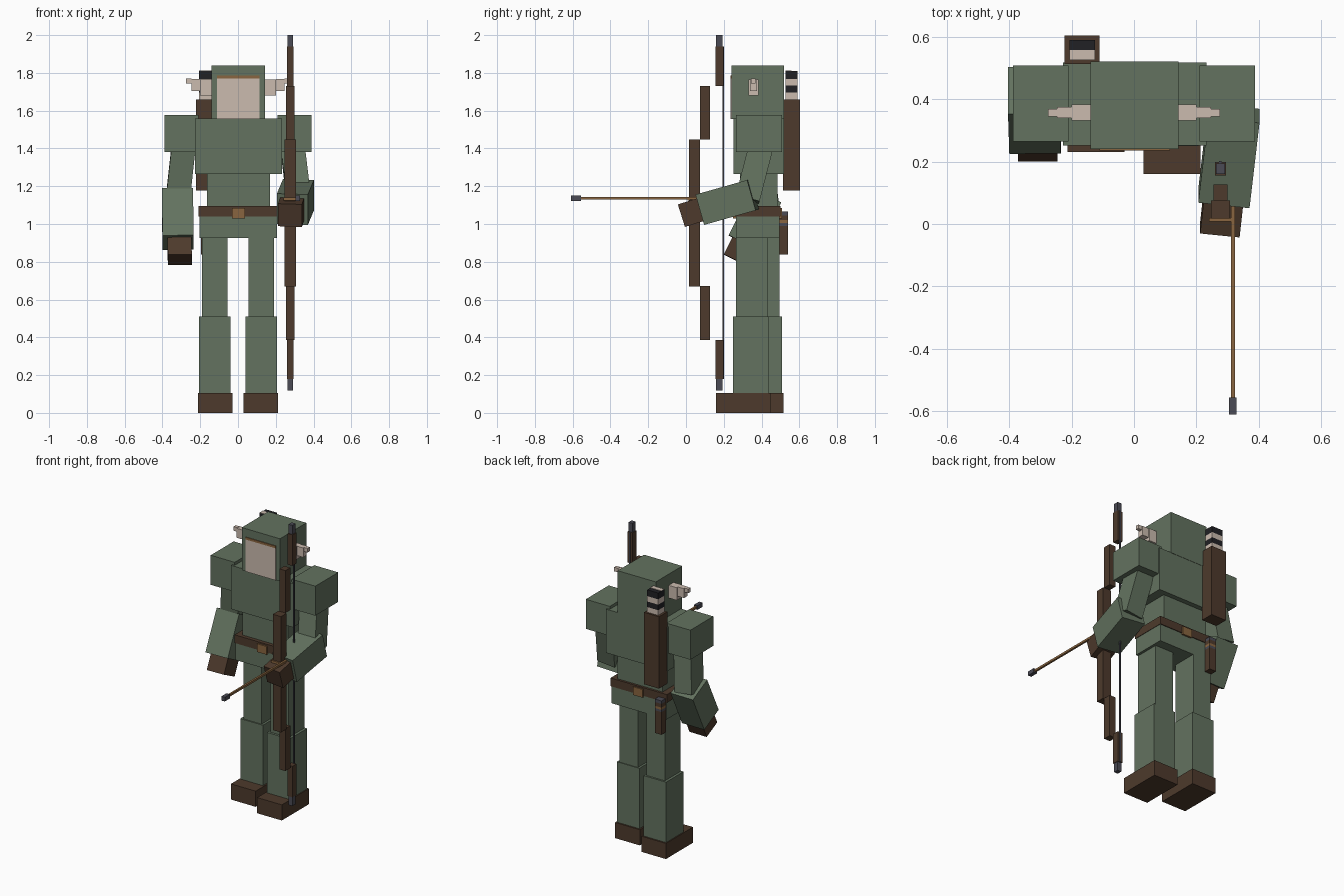
import bpy
from mathutils import Vector, Matrix

if "Cube" in bpy.data.objects:
    bpy.data.objects.remove(bpy.data.objects["Cube"])


def material(name, rgb):
    m = bpy.data.materials.new(name)
    m.diffuse_color = (*rgb, 1)
    m.use_nodes = True
    m.node_tree.nodes["Principled BSDF"].inputs["Base Color"].default_value = m.diffuse_color
    return m


GREEN = material("green_cloth", (0.125, 0.17, 0.115))
BROWN = material("dark_leather", (0.075, 0.042, 0.025))
SKIN = material("pale_skin", (0.60, 0.50, 0.43))
WOOD = material("tan_wood", (0.25, 0.13, 0.05))
STEEL = material("grey_steel", (0.07, 0.07, 0.09))
BLACK = material("black_feather", (0.015, 0.015, 0.018))

FACES = [(0, 1, 3, 2), (4, 6, 7, 5), (0, 4, 5, 1), (2, 3, 7, 6), (0, 2, 6, 4), (1, 5, 7, 3)]


def make(name, size, matrix, mat):
    """Cuboid of the given size placed by a matrix."""
    pts = [matrix @ Vector((sx * size[0] / 2, sy * size[1] / 2, sz * size[2] / 2))
           for sx in (-1, 1) for sy in (-1, 1) for sz in (-1, 1)]
    me = bpy.data.meshes.new(name)
    me.from_pydata(pts, [], FACES)
    me.materials.append(mat)
    ob = bpy.data.objects.new(name, me)
    bpy.context.collection.objects.link(ob)
    return ob


def box(name, x, y, z, mat):
    """Upright cuboid from its x, y and z ranges."""
    size = (x[1] - x[0], y[1] - y[0], z[1] - z[0])
    mid = (sum(x) / 2, sum(y) / 2, sum(z) / 2)
    return make(name, size, Matrix.Translation(mid), mat)


def limb(name, a, b, width, depth, mat):
    """Cuboid running from point a to point b."""
    a, b = Vector(a), Vector(b)
    d = b - a
    zc = d.normalized()
    yc = zc.cross(Vector((1, 0, 0))).normalized()
    xc = yc.cross(zc)
    rot = Matrix((xc, yc, zc)).transposed().to_4x4()
    return make(name, (width, depth, d.length), Matrix.Translation((a + b) / 2) @ rot, mat)


# Head with hood opening
box("hood", (-0.14, 0.143), (0.24, 0.52), (1.555, 1.84), GREEN)
box("face", (-0.11, 0.115), (0.235, 0.242), (1.555, 1.77), SKIN)
box("hair_fringe", (-0.11, 0.115), (0.235, 0.242), (1.77, 1.785), WOOD)

# Pointed ears, stepped outwards
for side, s in (("right", -1), ("left", 1)):
    for i, (x0, x1, hy, z0, z1) in enumerate([(0.14, 0.20, 0.026, 1.68, 1.765),
                                              (0.20, 0.247, 0.018, 1.705, 1.768),
                                              (0.247, 0.275, 0.012, 1.743, 1.77)]):
        box(f"{side}_ear_{i}", sorted((s * x0, s * x1)), (0.357 - hy, 0.357 + hy), (z0, z1), SKIN)

# Body
box("chest", (-0.227, 0.232), (0.252, 0.518), (1.265, 1.558), GREEN)
box("waist", (-0.165, 0.17), (0.285, 0.485), (1.09, 1.27), GREEN)
box("hips", (-0.203, 0.207), (0.265, 0.495), (0.925, 1.045), GREEN)
box("belt", (-0.208, 0.21), (0.26, 0.50), (1.04, 1.095), BROWN)
box("belt_buckle", (-0.033, 0.038), (0.25, 0.507), (1.03, 1.085), WOOD)

# Legs, the left one a short step forward
for side, s, dy in (("left", 1, 0), ("right", -1, 0.07)):
    def sx(a, b):
        return sorted((s * a, s * b))
    box(f"{side}_thigh", sx(0.055, 0.19), (0.265 + dy * 0.9, 0.432 + dy * 0.9), (0.5, 0.93), GREEN)
    box(f"{side}_shin", sx(0.04, 0.207), (0.25 + dy, 0.437 + dy), (0.1, 0.51), GREEN)
    box(f"{side}_boot", sx(0.03, 0.213), (0.16 + dy, 0.447 + dy), (0, 0.105), BROWN)
    box(f"{side}_shoulder", sx(0.21, 0.388), (0.265, 0.508), (1.38, 1.578), GREEN)

# Right arm hanging, left arm reaching forward with the bow
limb("right_upper_arm", (-0.285, 0.385, 1.44), (-0.32, 0.425, 1.12), 0.127, 0.13, GREEN)
limb("right_forearm", (-0.321, 0.428, 1.152), (-0.317, 0.301, 0.902), 0.165, 0.17, GREEN)
limb("right_hand", (-0.31, 0.315, 0.93), (-0.308, 0.256, 0.811), 0.127, 0.125, BROWN)
limb("left_upper_arm", (0.285, 0.405, 1.44), (0.322, 0.325, 1.13), 0.127, 0.13, GREEN)
limb("left_forearm", (0.32, 0.355, 1.155), (0.288, 0.082, 1.078), 0.165, 0.167, GREEN)
limb("left_hand", (0.287, 0.09, 1.08), (0.275, -0.018, 1.046), 0.127, 0.125, BROWN)

# Bow: grip, mirrored limb steps, nocks and string
BX, BZ = 0.277, 1.059
box("bow_grip", (BX - 0.03, BX + 0.03), (0.017, 0.075), (0.67, 1.447), BROWN)
for end, s in (("upper", 1), ("lower", -1)):
    for part, hw, y, a, b, mat in [("limb", 0.022, (0.075, 0.127), 0.388, 0.672, BROWN),
                                   ("tip", 0.018, (0.155, 0.198), 0.672, 0.88, BROWN),
                                   ("nock", 0.014, (0.16, 0.193), 0.88, 0.941, STEEL)]:
        box(f"bow_{end}_{part}", (BX - hw, BX + hw), y, sorted((BZ + s * a, BZ + s * b)), mat)
box("bow_string", (BX - 0.004, BX + 0.004), (0.194, 0.202), (0.18, 1.94), STEEL)

# Arrow on the bow
box("arrow_rest", (0.24, 0.32), (0.008, 0.02), (1.125, 1.14), WOOD)
box("arrow_shaft", (0.31, 0.323), (-0.56, 0.2), (1.13, 1.144), WOOD)
box("arrow_head", (0.304, 0.329), (-0.61, -0.556), (1.123, 1.151), STEEL)

# Quiver with banded fletching
box("quiver", (-0.222, -0.11), (0.513, 0.603), (1.178, 1.66), BROWN)
for i, (z0, z1) in enumerate([(1.655, 1.695), (1.695, 1.732), (1.732, 1.768), (1.768, 1.81)]):
    box(f"fletching_{i}", (-0.207, -0.125), (0.526, 0.59), (z0, z1), BLACK if i % 2 else SKIN)
box("fletching_top", (-0.207, -0.125), (0.526, 0.558), (1.81, 1.813), SKIN)

# Sheathed dagger behind the right hip
for part, z0, z1, mat in [("sheath", 0.838, 0.99, BROWN), ("collar", 0.99, 1.005, STEEL),
                          ("guard", 1.005, 1.02, WOOD), ("grip", 1.02, 1.045, BROWN),
                          ("pommel", 1.045, 1.065, STEEL)]:
    box(f"dagger_{part}", (-0.197, -0.147), (0.495, 0.541), (z0, z1), mat)
